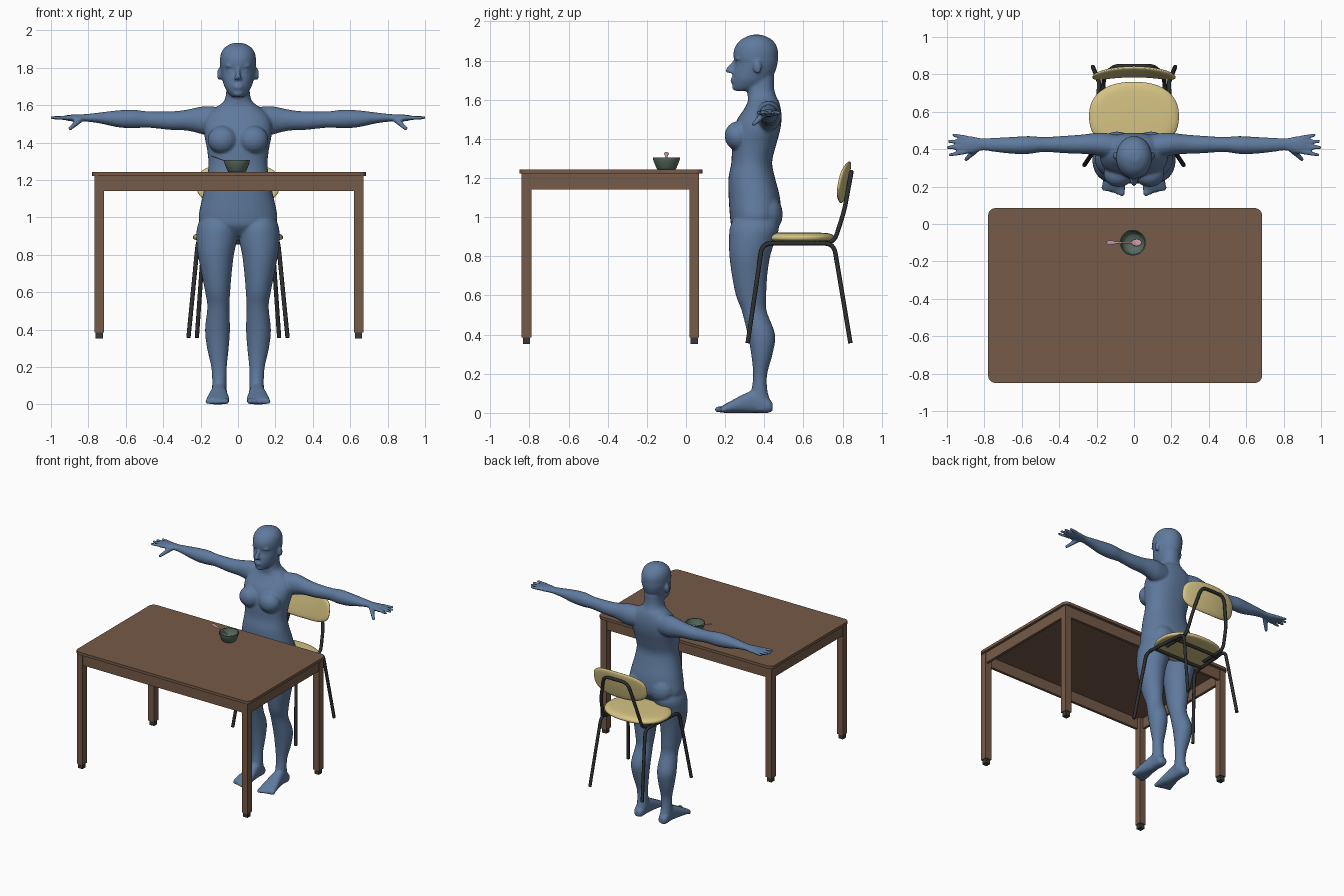
import bpy
import bmesh
from math import sin, cos, pi, radians
from mathutils import Vector, Matrix

if "Cube" in bpy.data.objects:
    bpy.data.objects.remove(bpy.data.objects["Cube"])


def material(name, *rgb):
    mat = bpy.data.materials.new(name)
    mat.use_nodes = True
    color = (*rgb, 1)
    mat.diffuse_color = color
    mat.node_tree.nodes["Principled BSDF"].inputs["Base Color"].default_value = color
    return mat


skin = material("slate blue", .115, .195, .34)
wood = material("brown wood", .18, .103, .065)
rubber = material("dark rubber", .04, .04, .04)
steel = material("black steel", .027, .028, .028)
veneer = material("pale yellow", .67, .55, .23)
glaze = material("grey green", .095, .145, .11)
pink = material("pink", .68, .36, .43)


def add_object(name, data, mat):
    obj = bpy.data.objects.new(name, data)
    bpy.context.collection.objects.link(obj)
    data.materials.append(mat)
    return obj


def activate(obj):
    bpy.ops.object.select_all(action="DESELECT")
    obj.select_set(True)
    bpy.context.view_layer.objects.active = obj


def from_bmesh(name, bm, mat, smooth=True):
    bmesh.ops.recalc_face_normals(bm, faces=bm.faces[:])
    mesh = bpy.data.meshes.new(name)
    bm.to_mesh(mesh)
    bm.free()
    obj = add_object(name, mesh, mat)
    if smooth:
        activate(obj)
        bpy.ops.object.shade_smooth_by_angle(angle=radians(50))
    return obj


def loft(bm, axis, keys, side=1, power=2, steps=4, sides=32):
    """Skin rings along an axis; a key is (position, low a, high a, low b, high b)."""
    order = {"x": (0, 1, 2), "y": (1, 0, 2), "z": (2, 0, 1)}[axis]
    keys = [Vector(k) for k in keys]
    rows = []
    for i in range(len(keys) - 1):
        p, q = keys[i], keys[i + 1]
        m = (q - keys[max(i - 1, 0)]) / 2
        n = (keys[min(i + 2, len(keys) - 1)] - p) / 2
        for s in range(steps):
            t = s / steps
            a, b = t * t * (3 - 2 * t), t * (1 - t)
            rows.append(p * (1 - a) + q * a + m * (b * (1 - t)) - n * (b * t))
    rows.append(keys[-1])
    rings = []
    for pos, a0, a1, b0, b1 in rows:
        ring = []
        for k in range(sides):
            c, s = cos(2 * pi * k / sides), sin(2 * pi * k / sides)
            c, s = [(abs(v) ** (2 / power)) * (1 if v > 0 else -1) for v in (c, s)]
            co = [0, 0, 0]
            co[order[0]] = pos
            co[order[1]] = (a0 + a1) / 2 + (a1 - a0) / 2 * c
            co[order[2]] = (b0 + b1) / 2 + (b1 - b0) / 2 * s
            co[0] *= side
            ring.append(bm.verts.new(co))
        rings.append(ring)
    for r, u in zip(rings, rings[1:]):
        for k in range(sides):
            j = (k + 1) % sides
            bm.faces.new((r[k], r[j], u[j], u[k]))
    bm.faces.new(rings[0])
    bm.faces.new(rings[-1])


def ball(bm, center, size, sides=20):
    x, y, z = center
    a, b, c = size
    keys = []
    for i in range(9):
        t = radians(-80 + 20 * i)
        w = cos(t)
        keys.append((z + c * sin(t), x - a * w, x + a * w, y - b * w, y + b * w))
    loft(bm, "z", keys, steps=1, sides=sides)


def digit(bm, start, end, r0, r1, count=11):
    for i in range(count):
        t = i / (count - 1)
        r = r0 + (r1 - r0) * t
        ball(bm, Vector(start).lerp(Vector(end), t), (r, r, r), 10)


def box(name, low, high, mat, corner=0):
    bm = bmesh.new()
    low, high = Vector(low), Vector(high)
    matrix = Matrix.Translation((low + high) / 2) @ Matrix.Diagonal((*(high - low), 1))
    bmesh.ops.create_cube(bm, size=1, matrix=matrix)
    if corner:
        upright = [e for e in bm.edges if abs(e.verts[0].co.z - e.verts[1].co.z) > .001]
        bmesh.ops.bevel(bm, geom=upright, offset=corner, segments=6, profile=.5, affect="EDGES")
    from_bmesh(name, bm, mat, bool(corner))


def tube(name, points, mat, radius=.0115, bend=.05):
    points = [Vector(p) for p in points]
    path = [points[0]]
    for a, p, b in zip(points, points[1:], points[2:]):
        u = p + (a - p).normalized() * bend
        v = p + (b - p).normalized() * bend
        path += [u.lerp(p, t / 6).lerp(p.lerp(v, t / 6), t / 6) for t in range(7)]
    path.append(points[-1])
    curve = bpy.data.curves.new(name, "CURVE")
    curve.dimensions = "3D"
    curve.bevel_depth, curve.bevel_resolution, curve.use_fill_caps = radius, 3, True
    spline = curve.splines.new("POLY")
    spline.points.add(len(path) - 1)
    for point, co in zip(spline.points, path):
        point.co = (*co, 1)
    add_object(name, curve, mat)


# Table: top, aprons, legs and feet
left, right, front, back = -.767, .67, -.84, .067
box("table_top", (-.78, -.85, 1.222), (.685, .085, 1.243), wood, .04)
for label, y in (("front", front + .004), ("back", back - .024)):
    box("apron_" + label, (left + .04, y, 1.142), (right - .04, y + .02, 1.222), wood)
for label, x in (("right", left + .004), ("left", right - .024)):
    box("apron_" + label, (x, front + .04, 1.142), (x + .02, back - .04, 1.222), wood)
for x in (left, right - .05):
    for y in (front, back - .05):
        box("table_leg", (x, y, .385), (x + .05, y + .05, 1.222), wood)
        box("table_foot", (x + .006, y + .006, .352), (x + .044, y + .044, .385), rubber)

# Chair seat and curved, tilted backrest
bm = bmesh.new()
seat = [(.878, .2, .43, .72), (.882, .232, .4, .75), (.892, .24, .39, .76),
        (.905, .236, .395, .755), (.917, .205, .42, .73), (.921, .15, .47, .68)]
loft(bm, "z", [(z, -w, w, f, b) for z, w, f, b in seat], power=2.3, sides=48)
from_bmesh("chair_seat", bm, veneer)
bm = bmesh.new()
rest = [(.798, .03, .01), (.799, .12, .045), (.801, .19, .08), (.805, .213, .098), (.814, .222, .107),
        (.823, .213, .098), (.827, .19, .08), (.829, .12, .045), (.83, .03, .01)]
loft(bm, "y", [(y, -w, w, -h, h) for y, w, h in rest], power=2.8, sides=64)
for v in bm.verts:
    v.co.y += .2 * v.co.z - .6 * v.co.x ** 2
    v.co.z += 1.178
from_bmesh("chair_backrest", bm, veneer)

# Chair frame
for s in (-1, 1):
    tube("chair_side_frame", [(s * .265, .315, .357), (s * .215, .39, .866),
                              (s * .185, .755, .866), (s * .22, .84, .357)], steel)
hoop = [(.165, .55, .866), (.165, .755, .866), (.15, .808, 1.03), (.1, .845, 1.23)]
tube("backrest_hoop", hoop + [(-x, y, z) for x, y, z in reversed(hoop)], steel)
for y in (.47, .66):
    tube("seat_crossbar", [(-.2, y, .866), (.2, y, .866)], steel)

# Bowl and spoon
bm = bmesh.new()
bowl = [(1.243, .045), (1.25, .051), (1.28, .063), (1.294, .068), (1.306, .069),
        (1.306, .064), (1.27, .054), (1.256, .04)]
loft(bm, "z", [(z, -.006 - r, r - .006, -.1 - r, r - .1) for z, r in bowl], steps=1, sides=40)
from_bmesh("bowl", bm, glaze)
bm = bmesh.new()
spoon = [(-.146, .005, 1.331), (-.138, .011, 1.328), (-.12, .012, 1.321), (-.09, .006, 1.31),
         (-.02, .005, 1.284), (-.005, .014, 1.277), (.015, .019, 1.272), (.032, .014, 1.271),
         (.04, .004, 1.273)]
loft(bm, "x", [(x, -.1 - w, w - .1, z - .003, z + .003) for x, w, z in spoon], sides=16)
from_bmesh("spoon", bm, pink)

# Figure: torso and neck, then head, as (height, half width, front, back)
bm = bmesh.new()
torso = [(.9, .08, .28, .42), (.95, .18, .235, .46), (1, .21, .225, .485), (1.1, .192, .218, .48),
         (1.2, .17, .217, .455), (1.28, .158, .232, .44), (1.36, .165, .234, .458),
         (1.44, .18, .24, .48), (1.5, .18, .262, .488), (1.55, .16, .295, .485),
         (1.59, .115, .315, .475), (1.62, .077, .315, .46), (1.66, .064, .312, .45),
         (1.72, .062, .312, .45)]
head = [(1.645, .03, .25, .33), (1.665, .052, .238, .4), (1.7, .073, .236, .43),
        (1.74, .084, .24, .455), (1.785, .093, .251, .468), (1.815, .096, .243, .47),
        (1.85, .096, .244, .47), (1.885, .088, .26, .457), (1.913, .066, .29, .43),
        (1.932, .03, .335, .385)]
loft(bm, "z", [(z, -w, w, f, b) for z, w, f, b in torso], power=2.25)
loft(bm, "z", [(z, -w, w, f, b) for z, w, f, b in head])

# Nose, lips and chin
digit(bm, (0, .25, 1.795), (0, .216, 1.75), .01, .015)
for z in (1.692, 1.704):
    ball(bm, (0, .24, z), (.027, .014, .007))
ball(bm, (0, .255, 1.664), (.028, .02, .018))

# Limbs, as (position, low, high, low, high) sections
leg = [(1.02, .03, .19, .26, .45), (.95, .004, .218, .225, .475), (.88, .006, .222, .22, .455),
       (.8, .022, .214, .222, .43), (.7, .034, .195, .235, .415), (.6, .042, .175, .255, .41),
       (.52, .046, .164, .285, .412), (.4, .043, .176, .315, .455), (.3, .05, .165, .333, .442),
       (.2, .06, .143, .343, .415), (.12, .062, .138, .335, .415), (.06, .06, .14, .32, .43),
       (.012, .07, .135, .33, .43)]
foot = [(.443, .08, .125, .012, .05), (.42, .067, .138, 0, .075), (.36, .063, .14, 0, .115),
        (.3, .057, .15, 0, .098), (.25, .05, .162, 0, .072), (.2, .045, .172, 0, .045),
        (.178, .05, .17, .003, .032)]
arm = [(.1, .35, .48, 1.44, 1.59), (.17, .36, .488, 1.44, 1.595), (.22, .37, .485, 1.453, 1.588),
       (.28, .375, .478, 1.465, 1.575), (.36, .378, .472, 1.468, 1.567),
       (.48, .385, .465, 1.48, 1.567), (.56, .375, .47, 1.477, 1.576),
       (.64, .375, .466, 1.482, 1.573), (.74, .385, .461, 1.503, 1.561),
       (.81, .393, .458, 1.512, 1.553), (.86, .378, .468, 1.512, 1.551),
       (.9, .375, .474, 1.515, 1.549), (.925, .38, .472, 1.52, 1.544)]
fingers = [(.385, .37, .982), (.412, .408, .994), (.438, .442, .987), (.462, .475, .964)]
for s in (-1, 1):
    loft(bm, "z", leg, s)
    loft(bm, "y", foot, s, 2.4)
    loft(bm, "x", arm, s)
    for y0, y1, x in fingers:
        digit(bm, (s * .9, y0, 1.533), (s * x, y1, 1.533), .013, .0105)
    digit(bm, (s * .845, .395, 1.522), (s * .897, .347, 1.476), .017, .012)
    for i in range(5):
        r = .016 - .0015 * i
        x = s * (.064 + .025 * i)
        digit(bm, (x, .2, .02), (x, .163 + .007 * i, r + .001), r, r)
    ball(bm, (s * .083, .266, 1.415), (.08, .069, .075))
    ball(bm, (s * .09, .41, 1.015), (.095, .085, .1))
    ball(bm, (s * .1, .365, 1.765), (.012, .021, .034))
    ball(bm, (s * .037, .275, 1.782), (.019, .018, .011))
    ball(bm, (s * .038, .266, 1.81), (.03, .015, .009))
    ball(bm, (s * .013, .232, 1.744), (.01, .014, .009))

# Merge the body parts into one smooth skin
figure = from_bmesh("figure", bm, skin, False)
remesh = figure.modifiers.new("merge", "REMESH")
remesh.mode, remesh.voxel_size = "VOXEL", .0075
relax = figure.modifiers.new("relax", "SMOOTH")
relax.factor, relax.iterations = .5, 4
evaluated = figure.evaluated_get(bpy.context.evaluated_depsgraph_get())
merged = bpy.data.meshes.new_from_object(evaluated)
figure.modifiers.clear()
figure.data = merged
merged.materials.clear()
merged.materials.append(skin)
merged.shade_smooth()
